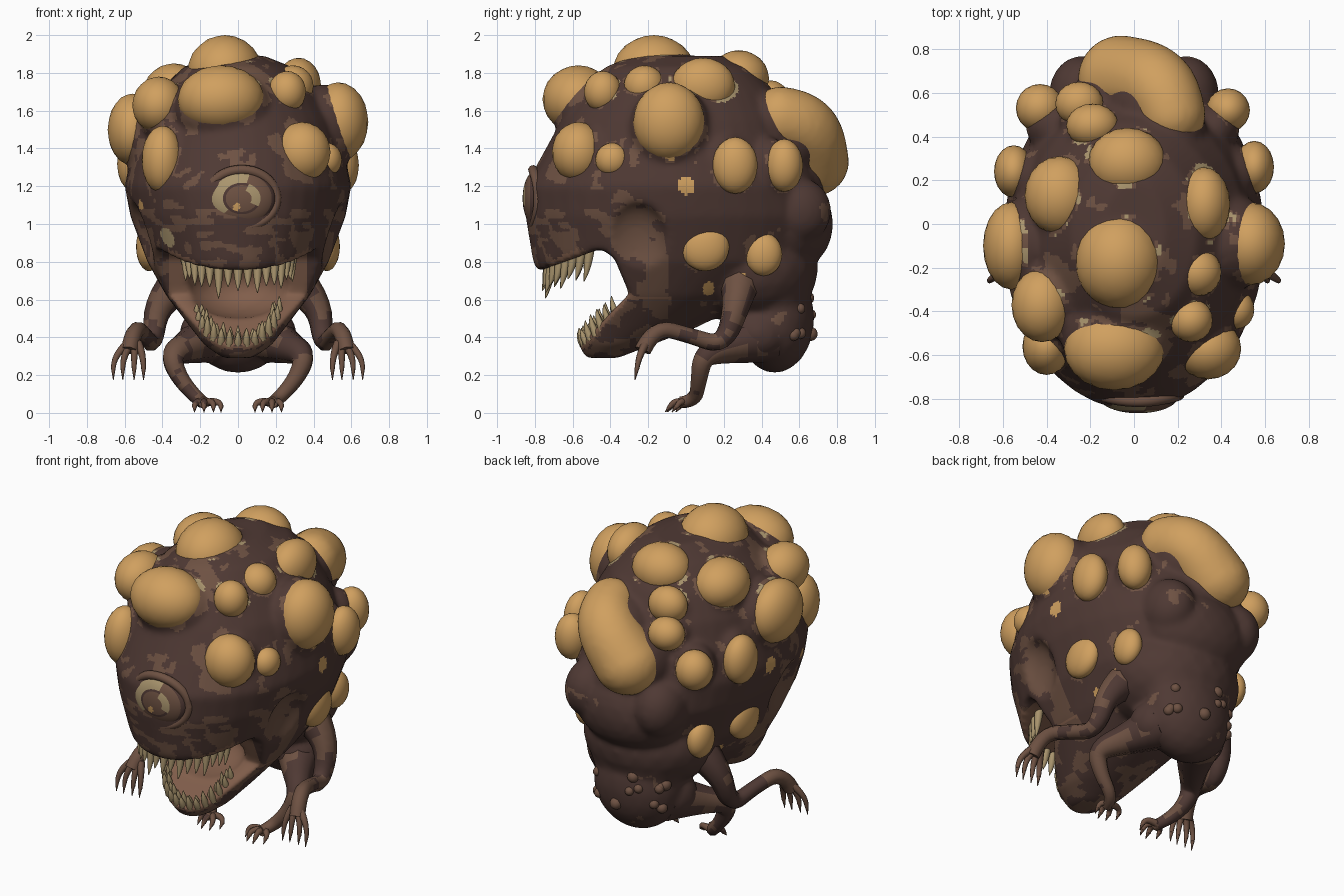
import bpy, bmesh, math, random
from mathutils import Vector, Matrix, noise

random.seed(4)
if "Cube" in bpy.data.objects:
    bpy.data.objects.remove(bpy.data.objects["Cube"])


def material(name, rgb):
    m = bpy.data.materials.new(name)
    m.use_nodes = True
    m.diffuse_color = (*rgb, 1)
    m.node_tree.nodes["Principled BSDF"].inputs["Base Color"].default_value = (*rgb, 1)
    return m


DARK = material("dark brown skin", (.078, .041, .034))
MID = material("mid brown skin", (.155, .083, .055))
ORANGE = material("orange pustule", (.63, .35, .115))
BONE = material("bone", (.4, .3, .155))
MOUTH = material("mouth flesh", (.22, .112, .07))


def add_object(name, mesh, *mats):
    mesh.materials.clear()
    for m in mats:
        mesh.materials.append(m)
    for p in mesh.polygons:
        p.use_smooth = True
    ob = bpy.data.objects.new(name, mesh)
    bpy.context.collection.objects.link(ob)
    return ob


def mesh_from(bm):
    bmesh.ops.recalc_face_normals(bm, faces=bm.faces)
    mesh = bpy.data.meshes.new("part")
    bm.to_mesh(mesh)
    bm.free()
    return mesh


def bake(ob):
    """Apply modifiers or curve bevels and discard the source object."""
    bpy.context.view_layer.update()
    mesh = bpy.data.meshes.new_from_object(ob.evaluated_get(bpy.context.evaluated_depsgraph_get()))
    bpy.data.objects.remove(ob)
    return mesh


def ball(bm, centre, radii):
    mat = Matrix.Translation(centre) @ Matrix.Diagonal((*radii, 1))
    bmesh.ops.create_icosphere(bm, subdivisions=3, radius=1, matrix=mat)


def fuse(bm, voxel, rounds):
    """Melt overlapping volumes into one smooth skin."""
    ob = add_object("fused", mesh_from(bm))
    mod = ob.modifiers.new("Melt", 'REMESH')
    mod.mode, mod.voxel_size = 'VOXEL', voxel
    mod = ob.modifiers.new("Relax", 'SMOOTH')
    mod.factor, mod.iterations = .5, rounds
    return bake(ob)


def blotch(c):
    return noise.noise(c * 6) + .5 * noise.noise(c * 17)


def tubes(name, strands, *mats):
    """Strands are (points, radii, material index)."""
    cu = bpy.data.curves.new(name, 'CURVE')
    cu.dimensions, cu.bevel_depth, cu.bevel_resolution = '3D', 1, 2
    cu.use_fill_caps = True
    cu.resolution_u = 5
    for pts, radii, index in strands:
        sp = cu.splines.new('NURBS' if len(pts) > 2 else 'POLY')
        sp.points.add(len(pts) - 1)
        for p, co, r in zip(sp.points, pts, radii):
            p.co, p.radius = (*co, 1), r
        sp.order_u, sp.use_endpoint_u = 3, True
        sp.material_index = index
    for m in mats:
        cu.materials.append(m)
    ob = bpy.data.objects.new(name, cu)
    bpy.context.collection.objects.link(ob)
    return add_object(name, bake(ob), *mats)


# Hull of head and trunk: height, half width, front y, back y
RINGS = [(1.89, .14, -.28, .2), (1.83, .29, -.43, .35), (1.7, .42, -.56, .47),
         (1.55, .51, -.66, .56), (1.35, .57, -.77, .65), (1.2, .6, -.85, .72),
         (1.04, .57, -.85, .75), (.8, .48, -.81, .68), (.62, .38, -.72, .4),
         (.45, .25, -.62, .05), (.36, .18, -.57, -.18), (.29, .08, -.53, -.36)]
SEG = 40
bm = bmesh.new()
loops = []
for z, w, front, back in RINGS:
    loops.append([bm.verts.new((w * math.cos(a), (front + back) / 2 + (back - front) / 2 * math.sin(a), z))
                  for a in (math.tau * i / SEG for i in range(SEG))])
for a, b in zip(loops, loops[1:]):
    for i in range(SEG):
        j = (i + 1) % SEG
        bm.faces.new((a[i], a[j], b[j], b[i]))
bm.faces.new(loops[0])
bm.faces.new(loops[-1])
hull = add_object("hull", mesh_from(bm))

# Cutters: open jaws, inner mouth and sunken cheeks
GAPE = [(-1.2, .7), (-.78, .75), (-.45, .87), (-.38, .82), (-.3, .63), (-.4, .53), (-.55, .37), (-1.2, .25)]
cutters = []
bm = bmesh.new()
face = bm.faces.new([bm.verts.new((-1, y, z)) for y, z in GAPE])
side = bmesh.ops.extrude_face_region(bm, geom=[face])["geom"]
bmesh.ops.translate(bm, vec=(2, 0, 0), verts=[v for v in side if isinstance(v, bmesh.types.BMVert)])
cutters.append(add_object("gape_cutter", mesh_from(bm)))
for centre, radii in [((0, -.42, .67), (.29, .28, .17)),
                      ((.58, -.27, .86), (.14, .2, .26)), ((-.58, -.27, .86), (.14, .2, .26))]:
    bm = bmesh.new()
    ball(bm, centre, radii)
    cutters.append(add_object("hollow_cutter", mesh_from(bm)))
for c in cutters:
    c.hide_render = True
    mod = hull.modifiers.new("Cut", 'BOOLEAN')
    mod.operation, mod.solver, mod.object = 'DIFFERENCE', 'EXACT', c
hull_mesh = bake(hull)
for c in cutters:
    bpy.data.objects.remove(c)

# Pustules: centre and radii
PUSTULES = [
    (-.07, -.17, 1.8, .2, .22, .2), (-.09, -.57, 1.66, .23, .19, .18),
    (-.03, .28, 1.77, .18, .16, .15), (-.34, .13, 1.7, .16, .18, .15),
    (-.42, -.37, 1.63, .14, .17, .15), (-.56, -.1, 1.5, .13, .2, .19),
    (.32, .09, 1.73, .12, .17, .15), (.53, -.09, 1.54, .16, .19, .21),
    (.29, -.22, 1.73, .11, .11, .11), (.26, -.44, 1.7, .1, .1, .11),
    (.34, -.57, 1.38, .15, .14, .16), (.47, -.39, 1.34, .08, .09, .09),
    (.43, .52, 1.31, .1, .1, .14), (.55, .26, 1.31, .09, .12, .15),
    (-.25, .55, 1.52, .11, .1, .1), (-.19, .45, 1.65, .12, .1, .11),
    (-.43, .53, 1.33, .11, .11, .12), (-.55, .24, 1.32, .09, .12, .15),
    (-.4, -.56, 1.34, .11, .13, .18)]
for s in (1, -1):
    PUSTULES += [(s * .47, .1, .88, .07, .13, .13), (s * .39, .41, .84, .07, .1, .115)]

bm = bmesh.new()
for p in PUSTULES:
    ball(bm, p[:3], p[3:])
add_object("pustules", mesh_from(bm), ORANGE)

# One long sausage-shaped sac over the back
SAC = []
for i in range(11):
    t = i / 10
    c = Vector((.17, .5, 1.56)).lerp(Vector((-.06, .66, 1.33)), t)
    c += Vector((.04, .05, .05)) * math.sin(t * math.pi)
    SAC.append((*c, .16 + .04 * t, .16 + .045 * t, .17 + .02 * t))
bm = bmesh.new()
for p in SAC:
    ball(bm, p[:3], p[3:])
add_object("back_sac", fuse(bm, .022, 6), ORANGE)

# Body skin: hull, swollen pustule bases, belly, pelvis and back humps
bm = bmesh.new()
bm.from_mesh(hull_mesh)
core = Vector((0, -.05, 1.25))
for p in PUSTULES + SAC[::5]:
    if p[2] > 1:
        ball(bm, Vector(p[:3]).lerp(core, .14), [r * 1.15 for r in p[3:]])
PELVIS, PELVIS_R = Vector((0, .47, .5)), (.28, .21, .29)
ball(bm, PELVIS, PELVIS_R)
ball(bm, (0, .34, .76), (.41, .36, .3))
ball(bm, (0, .46, .74), (.33, .22, .34))
ball(bm, (0, .54, 1.0), (.36, .24, .26))
for s in (1, -1):
    ball(bm, (s * .24, .59, 1.07), (.15, .18, .18))
    ball(bm, (s * .17, .38, .42), (.14, .16, .14))
skin = fuse(bm, .017, 10)
add_object("body_skin", skin, DARK, MID, MOUTH, ORANGE, BONE)

# Small painted spots: x side, y, z, radius, material slot
SPOTS = [(1, 0, 1.2, .045, 3), (1, .29, .71, .03, 3), (1, .12, .66, .035, 3), (1, -.08, 1.36, .025, 3),
         (-1, 0, 1.2, .045, 3), (-1, .2, .68, .035, 3), (-1, -.42, 1.1, .03, 3), (-1, -.6, .93, .05, 4)]
for f in skin.polygons:
    c, n = f.center, f.normal
    inner = abs(c.x) < .37 and -.72 < c.y < -.08 and .34 < c.z < .87
    floor = c.y > -.56 and n.y * -.8 + n.z * .5 > .2 and c.z < .84
    palate = c.z > .6 and n.z < -.3
    tone = blotch(c)
    if c.y < -.1 and c.z < 1.02 + .45 * (c.y + .5) and abs(c.x) > .2:
        tone += .42
    elif c.y < -.3 and c.z < 1.08:
        tone = .28 + .8 * noise.noise(Vector((c.x * 9, c.y * 9, c.z * 22)))
    elif c.y > .2:
        tone -= .3
    # Paler skin creases around the pustule bases
    for p in PUSTULES:
        d = c - Vector(p[:3])
        near = math.hypot(d.x / p[3], d.y / p[4], d.z / p[5])
        if near < 1.1 and p[2] > 1:
            crease = noise.noise(c * 11)
            tone = 1 if crease > .12 else tone
            if crease > .32 and c.z > 1.6:
                f.material_index = 4
    if inner and (floor or palate):
        f.material_index = 2
    elif tone > .34 and f.material_index == 0:
        f.material_index = 1
    for s, y, z, r, slot in SPOTS:
        if c.x * s > .25 and math.hypot(c.y - y, c.z - z) < r:
            f.material_index = slot

# Warts on the rump and lower back
bm = bmesh.new()
for i in range(16):
    a, e = random.uniform(.1, 3), random.uniform(-.4, .7)
    d = Vector((math.cos(a) * math.cos(e), math.sin(a) * math.cos(e), math.sin(e)))
    r = random.uniform(.025, .038)
    ball(bm, PELVIS + Vector(x * y * .95 for x, y in zip(d, PELVIS_R)), (r, r, r))
add_object("rump_warts", mesh_from(bm), MID)

# Single eye with a fleshy rim
EYE = Vector((.02, -.79, 1.135))
bm = bmesh.new()
bmesh.ops.create_uvsphere(bm, u_segments=48, v_segments=32, radius=1,
                          matrix=Matrix.Translation(EYE) @ Matrix.Diagonal((.18, .075, .15, 1))
                          @ Matrix.Rotation(math.pi / 2, 4, 'X'))
eye = add_object("eyeball", mesh_from(bm), MID, BONE, ORANGE, DARK)
for f in eye.data.polygons:
    d = f.center - EYE
    x, z = d.x / .18, d.z / .15
    r, a = math.hypot(x, z), math.atan2(z, x)
    if .55 < r < .9 and (a > 1.35 or a < -2.3):
        f.material_index = 1
    elif .28 < r < .55 and -.5 < a < 1.2:
        f.material_index = 1
    elif math.hypot(x + .15, z + .3) < .12:
        f.material_index = 2
    elif r > .9 or .5 < r < .55:
        f.material_index = 3
rim = [(EYE.x + .185 * math.cos(a), -.81 + .03 * math.cos(a) ** 2, EYE.z + .152 * math.sin(a))
       for a in (math.tau * i / 24 for i in range(26))]
tubes("eye_rim", [(rim, [.027] * len(rim), 0)], MID)

# Teeth: two arches of tapered cones
teeth = []
for i in range(17):
    a = (i / 8 - 1) * 1.45
    b = Vector((.29 * math.sin(a), -.48 - .25 * math.cos(a), .78 + .1 * (1 - math.cos(a))))
    drop = random.uniform(.1, .18)
    teeth.append(([b, b + Vector((0, -.01, -drop * .6)), b + Vector((0, -.03, -drop))], (.026, .022, .002), 0))
for row in (0, 1):
    for i in range(15):
        a = (i / 7 - 1) * 1.45
        k = 1 - .12 * row
        b = Vector((.22 * k * math.sin(a), -.34 - .2 * k * math.cos(a), .355 + .17 * (1 - math.cos(a))))
        rise = random.uniform(.07, .115)
        teeth.append(([b, b + Vector((0, -.03, rise * .6)), b + Vector((0, -.03, rise))], (.021, .018, .002), 0))
tubes("teeth", teeth, BONE)

# Arms and legs with clawed digits and dark blotches
for s, label in ((1, "left"), (-1, "right")):
    def at(x, y, z):
        return (s * x, y, z)
    arm = [([at(.27, .29, .72), at(.43, .28, .6), at(.45, .2, .35), at(.49, .02, .41),
             at(.55, -.17, .46), at(.575, -.23, .33)], (.12, .075, .05, .042, .045, .045), 0)]
    for tip in (.5, .55, .61, .66):
        arm.append(([at(.555 + (tip - .58) * .3, -.21, .37), at(tip, -.25, .31), at(tip, -.26, .23)],
                    (.024, .018, .012), 0))
        arm.append(([at(tip, -.26, .235), at(tip, -.27, .175)], (.012, .002), 1))
    leg = [([at(.14, .42, .41), at(.24, .25, .36), at(.36, .09, .31), at(.31, .07, .18),
             at(.2, .05, .06), at(.18, -.03, .055)], (.15, .095, .06, .045, .036, .032), 0)]
    for x, y in ((.09, -.03), (.13, -.075), (.18, -.085), (.23, -.05)):
        leg.append(([at(.18, 0, .05), at(x, y + .02, .075), at(x, y, .03)], (.022, .018, .013), 0))
        leg.append(([at(x, y, .035), at(x, y - .025, .004)], (.013, .002), 1))
    for limb, strands in (("arm", arm), ("leg", leg)):
        ob = tubes(label + "_" + limb, strands, MID, BONE, DARK)
        for f in ob.data.polygons:
            if f.material_index == 0 and blotch(f.center) + f.center.y * 1.5 > .3:
                f.material_index = 2
